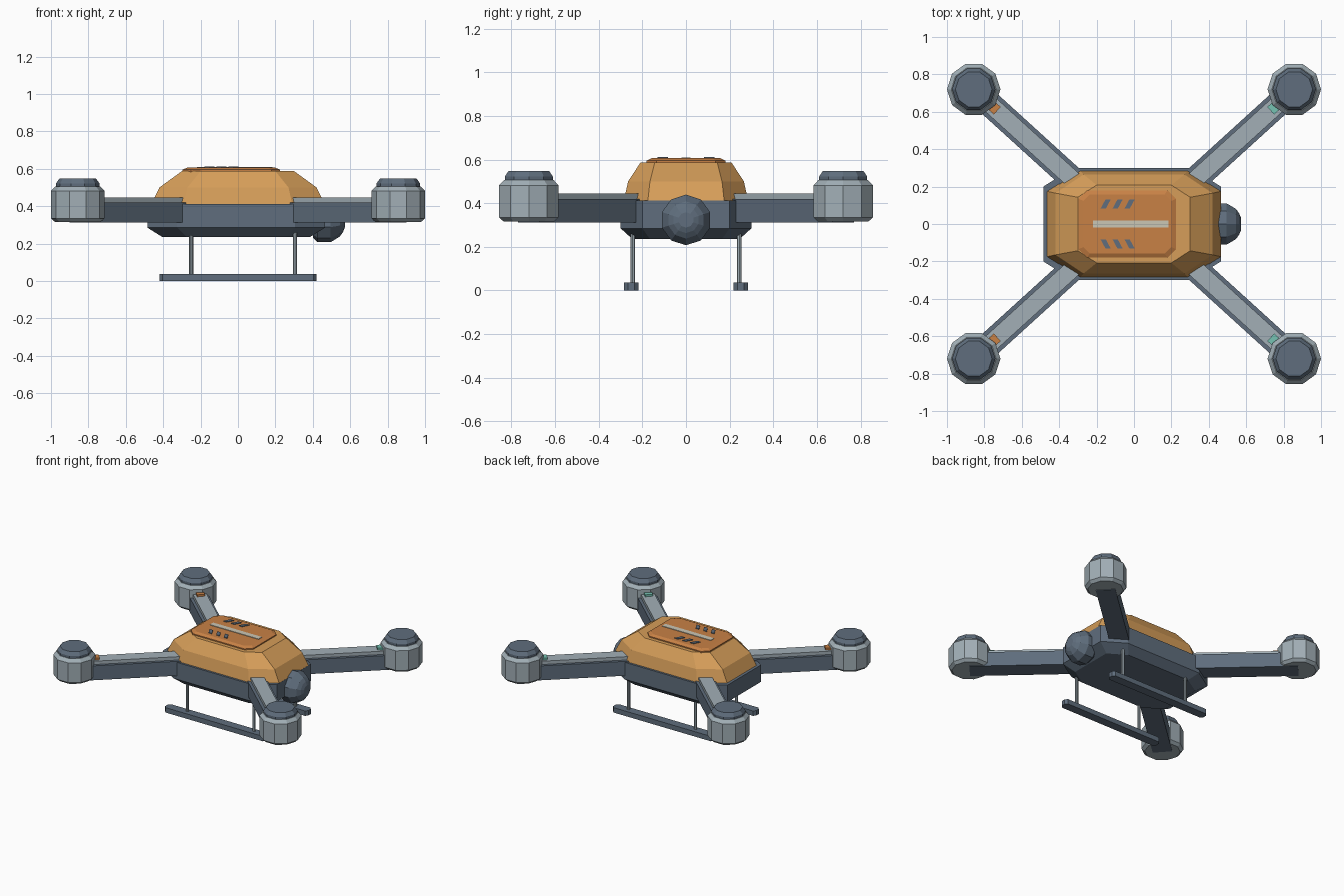
import bpy, bmesh
from math import sin, cos, pi, atan2, degrees
from mathutils import Vector, Matrix

cube = bpy.data.objects.get("Cube")
if cube:
    bpy.data.objects.remove(cube)


def material(name, rgb):
    m = bpy.data.materials.new(name)
    m.use_nodes = True
    col = (*rgb, 1)
    m.diffuse_color = col
    bsdf = next(n for n in m.node_tree.nodes if n.type == 'BSDF_PRINCIPLED')
    bsdf.inputs["Base Color"].default_value = col
    bsdf.inputs["Roughness"].default_value = 0.7
    return m


AMBER = material("amber shell", (0.67, 0.34, 0.10))
ORANGE = material("burnt orange", (0.58, 0.22, 0.06))
SLATE = material("slate", (0.115, 0.155, 0.205))
GREY = material("light grey", (0.36, 0.43, 0.47))
CREAM = material("cream", (0.60, 0.57, 0.46))
TEAL = material("teal", (0.18, 0.54, 0.45))


def loft(name, rings, mat, matrix=None):
    """Closed solid through a stack of rings with equal point counts."""
    bm = bmesh.new()
    loops = [[bm.verts.new(p) for p in ring] for ring in rings]
    n = len(loops[0])
    for a, b in zip(loops, loops[1:]):
        for i in range(n):
            j = (i + 1) % n
            bm.faces.new((a[i], a[j], b[j], b[i]))
    bm.faces.new(loops[0][::-1])
    bm.faces.new(loops[-1])
    if matrix:
        bm.transform(matrix)
    bmesh.ops.recalc_face_normals(bm, faces=bm.faces)
    mesh = bpy.data.meshes.new(name)
    bm.to_mesh(mesh)
    bm.free()
    mesh.materials.append(mat)
    ob = bpy.data.objects.new(name, mesh)
    bpy.context.collection.objects.link(ob)
    return ob


def octagon(hx, hy, cx, cy, z, ox=0, oy=0):
    """Rectangle with cut corners: half sizes, corner cuts, height, offset."""
    pts = [(hx, hy - cy), (hx - cx, hy), (cx - hx, hy), (-hx, hy - cy),
           (-hx, cy - hy), (cx - hx, -hy), (hx - cx, -hy), (hx, cy - hy)]
    return [(x + ox, y + oy, z) for x, y in pts]


def turned(name, profile, mat, matrix, sides=10):
    """Faceted solid of revolution from (radius, height) pairs."""
    rings = [[(r * cos(2 * pi * i / sides), r * sin(2 * pi * i / sides), z)
              for i in range(sides)] for r, z in profile]
    return loft(name, rings, mat, matrix)


def box(name, x0, x1, hy, z0, z1, mat, matrix=None, lean=0):
    """Block along x; lean shifts its +y side to make a slash."""
    rings = [[(x0 - lean, -hy, z), (x1 - lean, -hy, z),
              (x1 + lean, hy, z), (x0 + lean, hy, z)] for z in (z0, z1)]
    return loft(name, rings, mat, matrix)


# Lower hull
loft("lower_hull", [octagon(0.395, 0.245, 0.13, 0.08, 0.235, -0.01),
                    octagon(0.475, 0.30, 0.16, 0.10, 0.285, -0.01),
                    octagon(0.475, 0.30, 0.16, 0.10, 0.412, -0.01)], SLATE)

# Upper shell
loft("upper_shell", [octagon(0.465, 0.285, 0.175, 0.11, 0.41),
                     octagon(0.42, 0.265, 0.15, 0.10, 0.50),
                     octagon(0.30, 0.208, 0.10, 0.065, 0.587)], AMBER)

# Top hatch with its painted marks
loft("top_hatch", [octagon(0.26, 0.18, 0.045, 0.045, 0.58, -0.036),
                   octagon(0.26, 0.18, 0.045, 0.045, 0.595, -0.036),
                   octagon(0.235, 0.158, 0.035, 0.035, 0.606, -0.036)], ORANGE)
box("hatch_stripe", -0.22, 0.185, 0.02, 0.604, 0.61, CREAM)
for side, label in ((1, "back"), (-1, "front")):
    for i in range(3):
        x = -0.166 + i * 0.064
        box(f"hatch_slash_{label}_{i + 1}", x, x + 0.028, 0.024, 0.604, 0.611,
            SLATE, Matrix.Translation((0, side * 0.106, 0)), lean=side * 0.013)

# Arms, lights and motor pods
POD_X, POD_Y = 0.857, 0.72
for sx, side in ((1, "left"), (-1, "right")):
    for sy, end in ((1, "back"), (-1, "front")):
        tag = f"{end}_{side}"
        pod = Matrix.Translation((sx * POD_X, sy * POD_Y, 0))
        inward = atan2(-sy * 0.673, -sx * 0.74)
        along = pod @ Matrix.Rotation(inward, 4, 'Z')
        box(f"arm_{tag}", 0, 0.74, 0.067, 0.312, 0.42, SLATE, along)
        box(f"arm_top_{tag}", 0.02, 0.74, 0.046, 0.418, 0.445, GREY, along)
        box(f"light_{tag}", 0.125, 0.17, 0.027, 0.44, 0.46,
            TEAL if sx > 0 else ORANGE, along)
        turned(f"motor_pod_{tag}", [(0.122, 0.316), (0.143, 0.335),
                                    (0.143, 0.482), (0.12, 0.505)], GREY, pod)
        turned(f"motor_cap_{tag}", [(0.116, 0.50), (0.116, 0.522),
                                    (0.098, 0.547)], SLATE, pod)

# Camera dome on the left end
nose = Matrix.Translation((0, 0, 0.323)) @ Matrix.Rotation(pi / 2, 4, 'Y')
turned("camera_dome", [(0.09, 0.40), (0.116, 0.425), (0.116, 0.495),
                       (0.085, 0.545), (0.06, 0.562), (0.035, 0.572)],
       SLATE, nose)

# Landing skids and struts
for sy, end in ((1, "back"), (-1, "front")):
    loft(f"skid_{end}", [octagon(0.42, 0.033, 0.016, 0.018, z, 0, sy * 0.25)
                         for z in (0, 0.037)], SLATE)
    for x, side in ((0.305, "left"), (-0.25, "right")):
        turned(f"strut_{end}_{side}", [(0.011, 0.03), (0.011, 0.26)], GREY,
               Matrix.Translation((x, sy * 0.244, 0)), sides=8)
